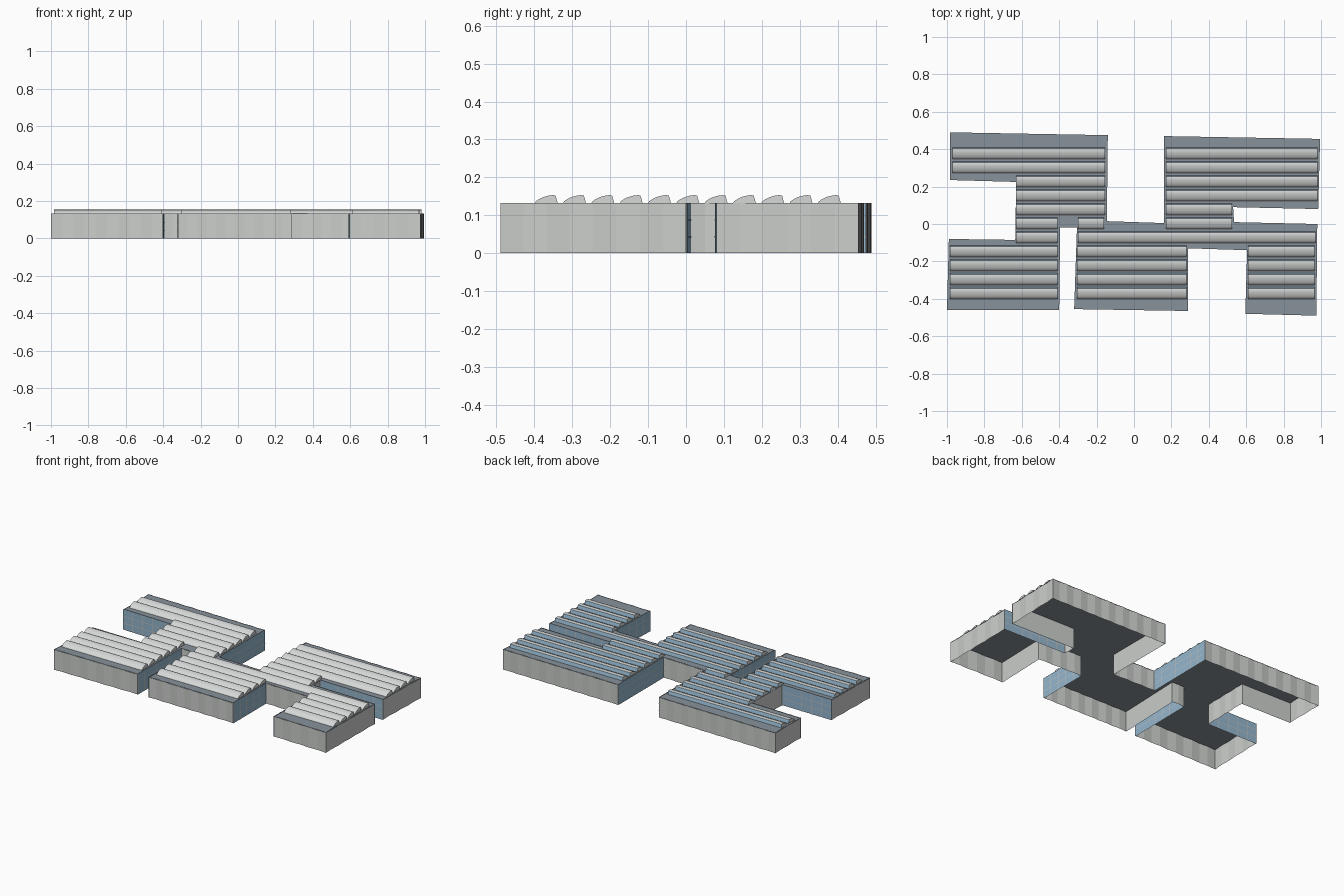
import bpy
from mathutils import Vector

cube = bpy.data.objects.get("Cube")
if cube:
    bpy.data.objects.remove(cube, do_unlink=True)


def material(name, r, g, b):
    m = bpy.data.materials.new(name)
    m.use_nodes = True
    m.diffuse_color = (r, g, b, 1)
    m.node_tree.nodes["Principled BSDF"].inputs["Base Color"].default_value = (r, g, b, 1)
    return m


WALL = material("pale grey cladding", 0.60, 0.62, 0.60)
ROOF = material("slate blue roof", 0.25, 0.29, 0.33)
SHELL = material("light shell metal", 0.68, 0.70, 0.69)
GLASS = material("sky blue glass", 0.30, 0.47, 0.62)
FRAME = material("beige frame", 0.58, 0.56, 0.52)

HEIGHT, ROOF_Z = 0.132, 0.13


def mesh_object(name, verts, faces, mats, indices=None):
    me = bpy.data.meshes.new(name)
    me.from_pydata(verts, [], faces)
    for m in mats:
        me.materials.append(m)
    if indices:
        me.polygons.foreach_set("material_index", indices)
    me.update()
    ob = bpy.data.objects.new(name, me)
    bpy.context.collection.objects.link(ob)
    return ob


def strip(name, points, z0, z1, mat):
    """Upright sheet that follows a line of plan points."""
    n = len(points)
    verts = [(p.x, p.y, z) for z in (z0, z1) for p in points]
    faces = [(i + 1, i, n + i, n + i + 1) for i in range(n - 1)]
    return mesh_object(name, verts, faces, [mat])


# Plan outline, clockwise from the back corner
outline = [Vector(p) for p in (
    (-0.985, 0.49), (-0.14, 0.475), (-0.145, 0.015), (0.16, 0.005), (0.16, 0.47),
    (0.995, 0.455), (0.985, 0.08), (0.53, 0.09), (0.535, 0.01), (0.98, 0.0),
    (0.975, -0.49), (0.595, -0.48), (0.605, -0.14), (0.29, -0.13), (0.29, -0.465),
    (-0.32, -0.455), (-0.305, -0.02), (-0.395, -0.02), (-0.4, -0.46), (-1.0, -0.46),
    (-0.99, -0.08), (-0.635, -0.085), (-0.63, 0.225), (-0.985, 0.235))]
glazed = {1, 3, 6, 8, 11, 13, 15, 17, 20, 22}

# Flat roof sheet
mesh_object("flat_roof", [(p.x, p.y, ROOF_Z) for p in outline],
            [tuple(reversed(range(len(outline))))], [ROOF])


def glazing(number, a, b, out):
    """Curtain wall plate with a grid of thin frames."""
    strip(f"glass_wall_{number}", [a + out * 0.003, b + out * 0.003], 0, HEIGHT, GLASS)
    length = (b - a).length
    d = (b - a).normalized()
    count = max(2, round(length / 0.065))
    verts, faces = [], []

    def bar(s0, s1, z0, z1):
        k = len(verts)
        for s, z in ((s1, z0), (s0, z0), (s0, z1), (s1, z1)):
            p = a + d * s + out * 0.005
            verts.append((p.x, p.y, z))
        faces.append((k, k + 1, k + 2, k + 3))

    for i in range(count + 1):
        s = length * i / count
        bar(max(0, s - 0.0015), min(length, s + 0.0015), 0, HEIGHT)
    for z in (0.042, 0.086):
        bar(0, length, z, z + 0.003)
    mesh_object(f"window_frames_{number}", verts, faces, [FRAME])


# Outer walls: pleated cladding, or glass in the courtyards
for i, a in enumerate(outline):
    b = outline[(i + 1) % len(outline)]
    d = (b - a).normalized()
    out = Vector((-d.y, d.x))
    if i in glazed:
        strip(f"wall_lining_{i}", [a, b], 0, HEIGHT, WALL)
        glazing(i, a, b, out)
    else:
        n = max(2, 2 * round((b - a).length / 0.11))
        pts = [a.lerp(b, k / n) - out * (0.004 * (k % 2)) for k in range(n + 1)]
        strip(f"clad_wall_{i}", pts, 0, HEIGHT, WALL)

# Curved roof shells with a glazed back edge
profile = [(0, 0), (0.004, 0.007), (0.012, 0.0125), (0.023, 0.018), (0.036, 0.0215),
           (0.049, 0.0235), (0.056, 0.0215), (0.062, 0)]


def shell(name, x0, x1, y):
    n = len(profile)
    verts = [(x, y + py, ROOF_Z + pz) for x in (x0, x1) for py, pz in profile]
    faces = [(i, n + i, n + i + 1, i + 1) for i in range(n - 1)]
    faces += [tuple(range(n)), tuple(reversed(range(n, 2 * n)))]
    indices = [0] * (n - 2) + [1, 0, 0]
    return mesh_object(name, verts, faces, [SHELL, GLASS], indices)


front = [(-0.985, -0.41), (-0.305, 0.28), (0.61, 0.965)]
link = [(-0.63, -0.41), (-0.3, 0.97)]
split = [(-0.63, -0.41), (-0.3, -0.16), (0.17, 0.525)]
neck = [(-0.63, -0.155), (0.17, 0.525)]
middle = [(-0.63, -0.155), (0.17, 0.98)]
back = [(-0.97, -0.155), (0.17, 0.98)]
rows = [front] * 4 + [link, split, neck] + [middle] * 2 + [back] * 2
for r, spans in enumerate(rows):
    for s, (x0, x1) in enumerate(spans):
        ob = shell(f"roof_shell_{r}_{s}", x0, x1, -0.4 + r * 0.0747)
        bpy.ops.object.select_all(action="DESELECT")
        ob.select_set(True)
        bpy.context.view_layer.objects.active = ob
        bpy.ops.object.shade_smooth_by_angle(angle=0.52)
